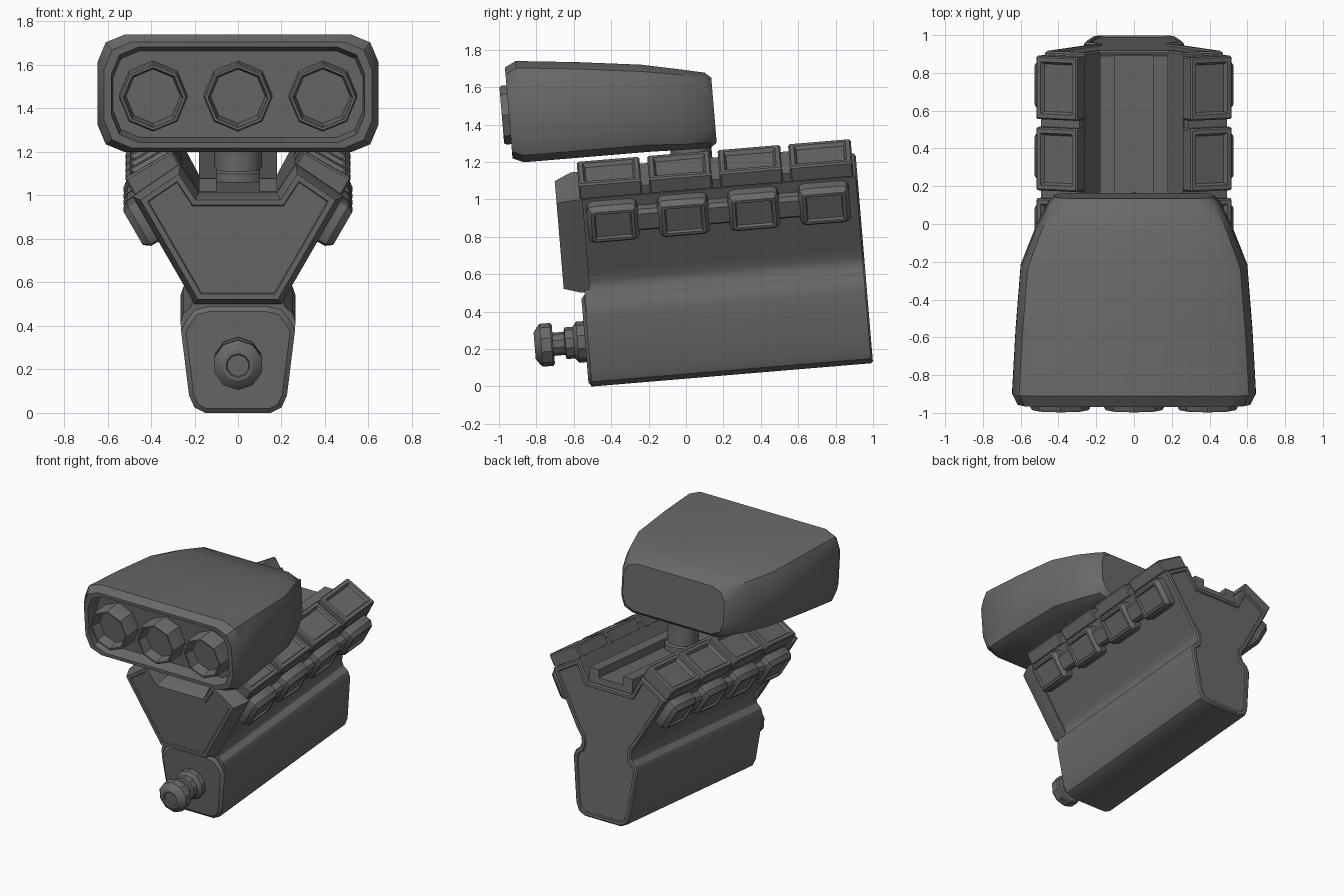
import bpy, bmesh, math
from mathutils import Matrix, Vector

if "Cube" in bpy.data.objects:
    bpy.data.objects.remove(bpy.data.objects["Cube"])

# Whole engine is tilted nose-down about x; parts are built in (x, length, up)
TILT = Matrix.Translation((0, -0.5, 0)) @ Matrix.Rotation(math.atan2(0.125, 1.5), 4, 'X')

DARK = bpy.data.materials.new("dark_metal")
DARK.diffuse_color = (0.14, 0.14, 0.14, 1)
DARK.use_nodes = True
DARK.node_tree.nodes["Principled BSDF"].inputs["Base Color"].default_value = DARK.diffuse_color


def frame(origin, a, b, n):
    m = Matrix((a, b, n)).transposed().to_4x4()
    m.translation = Vector(origin)
    return m


ALONG = frame((0, 0, 0), (1, 0, 0), (0, 0, 1), (0, 1, 0))   # section in x/up, swept along length


def loft(name, layers, fr=ALONG):
    """Skin a list of (2D ring, height) layers and cap both ends."""
    bm = bmesh.new()
    rings = [[bm.verts.new(fr @ Vector((p[0], p[1], h))) for p in ring] for ring, h in layers]
    n = len(rings[0])
    for r, s in zip(rings, rings[1:]):
        for i in range(n):
            j = (i + 1) % n
            bm.faces.new((r[i], r[j], s[j], s[i]))
    bm.faces.new(rings[0])
    bm.faces.new(rings[-1])
    bmesh.ops.recalc_face_normals(bm, faces=bm.faces)
    me = bpy.data.meshes.new(name)
    bm.to_mesh(me)
    bm.free()
    me.materials.append(DARK)
    ob = bpy.data.objects.new(name, me)
    bpy.context.collection.objects.link(ob)
    ob.matrix_world = TILT
    bpy.ops.object.select_all(action='DESELECT')
    ob.select_set(True)
    bpy.context.view_layer.objects.active = ob
    bpy.ops.object.shade_smooth_by_angle(angle=math.radians(30))
    return ob


def mirror_pts(half):
    return half + [(-x, y) for x, y in reversed(half)]


def offset(poly, d):
    """Move a counter-clockwise outline inwards by d."""
    out = []
    for i, p in enumerate(poly):
        p = Vector(p)
        e = (p - Vector(poly[i - 1])).normalized()
        f = (Vector(poly[(i + 1) % len(poly)]) - p).normalized()
        ne, nf = Vector((-e.y, e.x)), Vector((-f.y, f.x))
        out.append(p + (ne + nf) * d / (1 + ne.dot(nf)))
    return out


def rrect(hw, lo, hi, r, seg=2):
    pts = []
    for k, (cx, cy) in enumerate(((hw - r, hi - r), (r - hw, hi - r), (r - hw, lo + r), (hw - r, lo + r))):
        for s in range(seg + 1):
            t = math.pi / 2 * (k + s / seg)
            pts.append((cx + r * math.cos(t), cy + r * math.sin(t)))
    return pts


def circle(r, n, cx=0, cy=0, start=0.0):
    return [(cx + r * math.cos(start + 2 * math.pi * i / n),
             cy + r * math.sin(start + 2 * math.pi * i / n)) for i in range(n)]


# Engine block: sump, concave neck and V arms in one section
sump = [(.15, 0), (.2, .025), (.225, .08), (.262, .38), (.264, .42), (.25, .46)]
neck = [(.215, .49), (.205, .525), (.212, .565), (.252, .62)]
vee = [(.47, 1.0), (.26, 1.125), (.18, .975)]
body = mirror_pts(sump + neck + vee)
loft("engine_block", [(body, 0), (body, 1.495), (offset(body, .01), 1.505),
                      (offset(body, .03), 1.505), (offset(body, .035), 1.495)])

# Front timing cover following the V
cover = mirror_pts([(.2, .505), (.485, 1.0), (.265, 1.15), (.18, 1.02)])
loft("timing_cover", [(cover, .03), (cover, -.02), (offset(cover, .028), -.11),
                      (offset(cover, .052), -.11), (offset(cover, .056), -.103)])

# Sump front cap
cap = mirror_pts(sump[:4] + [(.235, .43), (.2, .475), (.13, .492)])
loft("sump_front", [(cap, .05), (cap, -.003), (offset(cap, .022), -.02)])

# Crank pulley
prof = [(.02, .11), (-.06, .11), (-.08, .085), (-.125, .085), (-.13, .062), (-.19, .062),
        (-.19, .105), (-.2, .115), (-.255, .115), (-.27, .1), (-.29, .07), (-.29, .055), (-.28, .05)]
loft("crank_pulley", [(circle(r, 10, 0, .242, math.pi / 10), u) for u, r in prof])

# Valley floor, rails and intake pipe
loft("valley_floor", [(rrect(.12, .9, 1.02, .005, 1), u) for u in (-.02, 1.485)])
for side in (1, -1):
    rail = [(side * x, w) for x, w in ((.1, .93), (.18, .93), (.18, 1.08), (.1, 1.08))]
    loft("valley_rail", [(rail, u) for u in (.02, 1.485)])
UP = frame((0, .63, 0), (1, 0, 0), (0, 1, 0), (0, 0, 1))
loft("intake_pipe", [(circle(.125, 16), 1.0), (circle(.125, 16), 1.06),
                     (circle(.11, 16), 1.07), (circle(.11, 16), 1.3)], UP)

# Rocker covers and exhaust ports on both banks
s3, STEP = math.sqrt(3) / 2, .378
for side in (1, -1):
    def bank(x, u, w, t, n):
        return frame((side * x, u, w), (0, 1, 0), (side * t[0], 0, t[1]), (side * n[0], 0, n[1]))

    head_t, head_n = (s3, -.5), (.5, s3)
    port_t, port_n = (.5, s3), (s3, -.5)
    strip = rrect(.733, -.118, .118, .005, 1)
    loft("head_strip", [(strip, -.005), (strip, .045)], bank(.368, .75, 1.068, head_t, head_n))
    tube = rrect(.6, -.065, .065, .02, 1)
    loft("exhaust_tube", [(tube, -.03), (tube, .04), (offset(tube, .018), .06)],
         bank(.41, .75, .887, port_t, port_n))
    for i in range(4):
        u = .183 + STEP * i
        c = rrect(.168, -.126, .126, .008, 1)
        loft("rocker_cover", [(c, 0), (c, .078), (offset(c, .008), .088),
                              (offset(c, .03), .088), (offset(c, .042), .068)],
             bank(.368, u, 1.068, head_t, head_n))
        p = rrect(.137, -.112, .112, .035, 2)
        loft("exhaust_port", [(p, -.02), (p, .052), (offset(p, .022), .083),
                              (offset(p, .037), .083), (offset(p, .044), .068)],
             bank(.41, u, .887, port_t, port_n))

# Air scoop: recessed mouth, lip, body, closed tail
scoop = [(-.23, .575, 1.29, 1.69), (-.325, .582, 1.275, 1.715), (-.325, .615, 1.25, 1.738),
         (-.265, .645, 1.225, 1.768), (.06, .627, 1.225, 1.735), (.40, .60, 1.225, 1.693),
         (.60, .52, 1.22, 1.652), (.737, .452, 1.218, 1.622), (.77, .42, 1.245, 1.592)]
loft("air_scoop", [(rrect(hw, lo, hi, .125 if u < .5 else .1), u) for u, hw, lo, hi in scoop])

# Three octagonal intake trumpets
for x in (-.39, 0, .39):
    loft("intake_trumpet", [(circle(r, 8, x, 1.485, 0), u) for u, r in
                            ((-.2, .158), (-.35, .158), (-.363, .15), (-.363, .138), (-.29, .125))])
